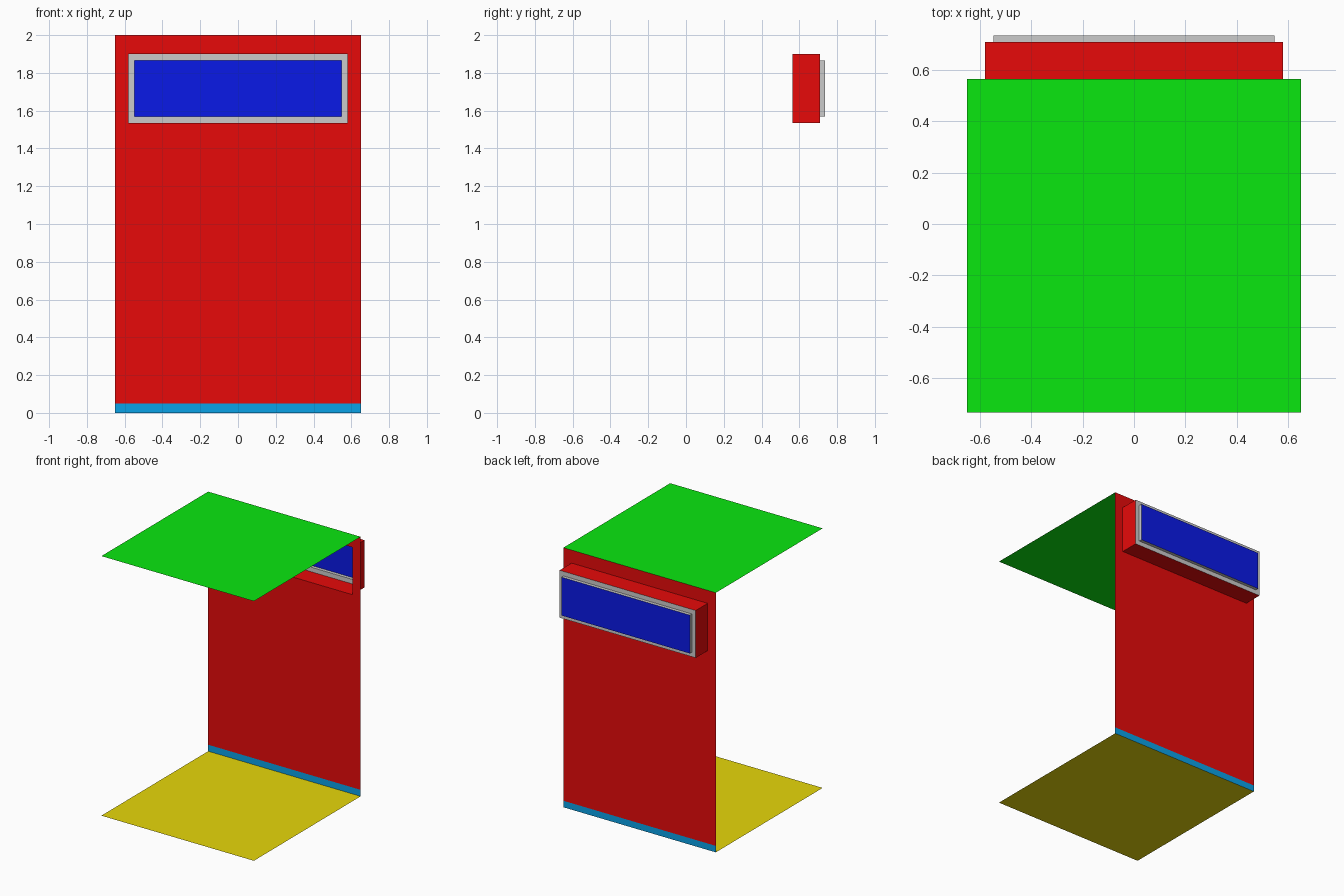
import bpy

if "Cube" in bpy.data.objects:
    bpy.data.objects.remove(bpy.data.objects["Cube"])

HALF = 0.65                      # half width of the room
FRONT, WALL = -0.735, 0.565      # open front edge and back wall
REVEAL, PANE = 0.71, 0.735       # depth of window box and of its pane


def material(name, rgb):
    m = bpy.data.materials.new(name)
    m.diffuse_color = (*rgb, 1)
    m.use_nodes = True
    m.node_tree.nodes["Principled BSDF"].inputs["Base Color"].default_value = m.diffuse_color
    return m


RED = material("red", (0.8, 0.003, 0.003))
GREEN = material("green", (0.003, 0.8, 0.005))
BLUE = material("blue", (0.003, 0.01, 0.8))
YELLOW = material("yellow", (0.8, 0.68, 0.003))
SKY = material("light_blue", (0.003, 0.36, 0.8))


def build(name, verts, faces, mat=None):
    me = bpy.data.meshes.new(name)
    me.from_pydata(verts, [], faces)
    ob = bpy.data.objects.new(name, me)
    bpy.context.collection.objects.link(ob)
    if mat:
        me.materials.append(mat)
    return ob


def upright(half, z0, z1, y):
    """Corners of an upright rectangle at depth y."""
    return [(-half, y, z0), (half, y, z0), (half, y, z1), (-half, y, z1)]


def level(z):
    return [(-HALF, FRONT, z), (HALF, FRONT, z), (HALF, WALL, z), (-HALF, WALL, z)]


def band(name, outer, inner, mat=None):
    """Four quads joining two rectangles: a flat frame or an open tube."""
    faces = [(i, (i + 1) % 4, 4 + (i + 1) % 4, 4 + i) for i in range(4)]
    return build(name, outer + inner, faces, mat)


QUAD = [(0, 1, 2, 3)]

# Floor, ceiling and skirting
build("floor", level(0), QUAD, YELLOW)
build("ceiling", level(2), [(3, 2, 1, 0)], GREEN)
build("skirting", upright(HALF, 0, 0.05, WALL), QUAD, SKY)

# Back wall with window opening, and the box behind it
opening = (0.58, 1.535, 1.90)
glass = (0.547, 1.57, 1.865)
band("back_wall", upright(HALF, 0.05, 2, WALL), upright(*opening, WALL), RED)
band("window_reveal", upright(*opening, WALL), upright(*opening, REVEAL), RED)

# Grey window frame, its short inner lip, and the pane
band("window_frame", upright(*opening, REVEAL), upright(*glass, REVEAL))
band("window_lip", upright(*glass, REVEAL), upright(*glass, PANE))
build("window_pane", upright(*glass, PANE), QUAD, BLUE)
